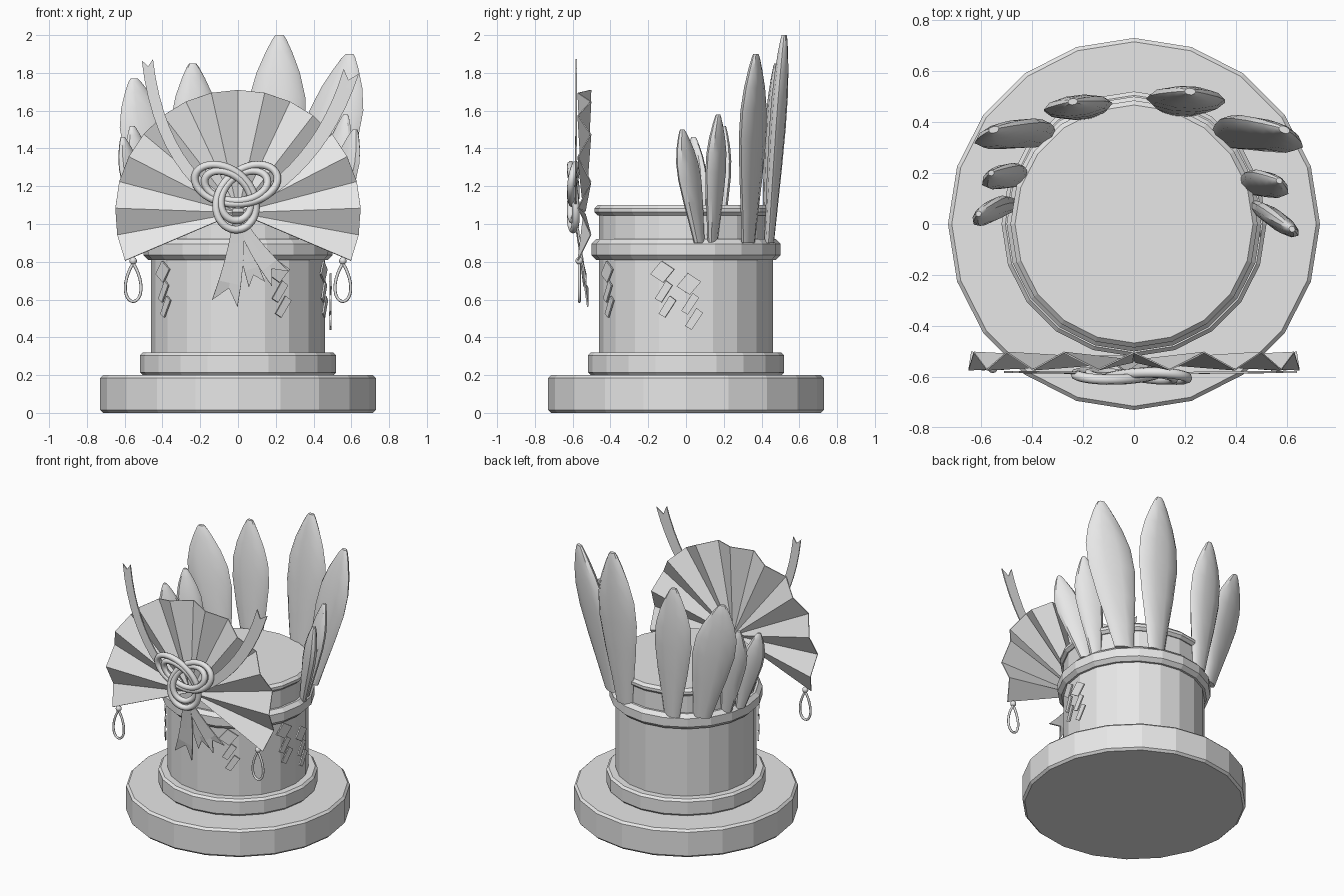
import bpy, bmesh, math
from mathutils import Vector

cube = bpy.data.objects.get("Cube")
if cube:
    bpy.data.objects.remove(cube)

grey = bpy.data.materials.new("plain_grey")
grey.use_nodes = True
grey.diffuse_color = (0.8, 0.8, 0.8, 1)
grey.node_tree.nodes["Principled BSDF"].inputs["Base Color"].default_value = (0.8, 0.8, 0.8, 1)


def link(name, data):
    obj = bpy.data.objects.new(name, data)
    data.materials.append(grey)
    bpy.context.collection.objects.link(obj)
    return obj


def mesh_object(name, verts, faces, thickness=0, smooth=False):
    mesh = bpy.data.meshes.new(name)
    mesh.from_pydata(verts, [], faces)
    bm = bmesh.new()
    bm.from_mesh(mesh)
    bmesh.ops.recalc_face_normals(bm, faces=bm.faces)
    bm.to_mesh(mesh)
    bm.free()
    obj = link(name, mesh)
    if thickness:
        mod = obj.modifiers.new("thickness", "SOLIDIFY")
        mod.thickness = thickness
        mod.offset = 0
    if smooth:
        bpy.ops.object.select_all(action="DESELECT")
        obj.select_set(True)
        bpy.context.view_layer.objects.active = obj
        bpy.ops.object.shade_smooth_by_angle(angle=math.radians(35))
    return obj


def loft(name, rings, smooth=False):
    """Skin a stack of equal rings and close both ends."""
    n = len(rings[0])
    verts = [p for ring in rings for p in ring]
    faces = [(r * n + i, r * n + (i + 1) % n, (r + 1) * n + (i + 1) % n, (r + 1) * n + i)
             for r in range(len(rings) - 1) for i in range(n)]
    faces += [tuple(range(n)), tuple(range(len(verts) - n, len(verts)))]
    return mesh_object(name, verts, faces, smooth=smooth)


def round_block(name, radius, bottom, top, bevel, sides=20):
    profile = [(radius - bevel, bottom), (radius, bottom + bevel),
               (radius, top - bevel), (radius - bevel, top)]
    loft(name, [[(r * math.cos(math.tau * i / sides), r * math.sin(math.tau * i / sides), z)
                 for i in range(sides)] for r, z in profile])


def tube(name, points, radius):
    curve = bpy.data.curves.new(name, "CURVE")
    curve.dimensions = "3D"
    curve.bevel_depth = radius
    curve.bevel_resolution = 2
    spline = curve.splines.new("POLY")
    spline.points.add(len(points) - 1)
    for point, co in zip(spline.points, points):
        point.co = (*co, 1)
    spline.use_cyclic_u = True
    spline.use_smooth = True
    return link(name, curve)


# Stepped stand and drum
round_block("base_disc", 0.73, 0, 0.2, 0.015)
round_block("base_step", 0.52, 0.2, 0.32, 0.015)
round_block("drum", 0.46, 0.31, 1.06, 0.002)
round_block("drum_band", 0.5, 0.81, 0.92, 0.025)
round_block("top_rim", 0.485, 1.045, 1.1, 0.018)


# Upright leaf-shaped plumes
LEAF = [(0, 0.42), (0.15, 0.58), (0.35, 0.82), (0.55, 1), (0.7, 0.96),
        (0.82, 0.74), (0.92, 0.45), (0.98, 0.24), (1, 0.14)]


def plume(name, base, tip, width, facing):
    a = math.radians(facing)
    out, side = Vector((math.cos(a), math.sin(a), 0)), Vector((-math.sin(a), math.cos(a), 0))
    start, end = Vector((*base, 0.9)), Vector(tip)
    depth = 0.025 + width * 0.06
    rings = []
    for t, w in LEAF:
        centre = start.lerp(end, t)
        rings.append([centre + side * (width / 2 * w * math.cos(math.tau * k / 10))
                      + out * (depth * w ** 0.6 * math.sin(math.tau * k / 10)) for k in range(10)])
    loft(name, rings, smooth=True)


plume("plume_back_left", (0.18, 0.44), (0.22, 0.52, 2), 0.31, 87)
plume("plume_rear_left", (0.36, 0.33), (0.59, 0.37, 1.9), 0.32, 68)
plume("plume_side_left", (0.44, 0.14), (0.57, 0.17, 1.58), 0.18, 60)
plume("plume_front_left", (0.47, 0.07), (0.62, -0.02, 1.5), 0.18, 52)
plume("plume_back_right", (-0.19, 0.43), (-0.24, 0.48, 1.85), 0.27, 97)
plume("plume_rear_right", (-0.36, 0.33), (-0.55, 0.37, 1.77), 0.29, 107)
plume("plume_side_right", (-0.44, 0.17), (-0.56, 0.2, 1.52), 0.17, 118)
plume("plume_front_right", (-0.48, 0.07), (-0.61, 0.04, 1.46), 0.16, 132)

# Pleated fan
pleats = 18
fan_verts, fan_faces = [], []
for i in range(pleats + 1):
    a = math.radians(203 - 226 * i / pleats)
    fold = 1 if i % 2 else -1
    for r, swing in ((0.03, 0.004), (0.65, 0.034)):
        fan_verts.append((r * math.cos(a), -0.538 + fold * swing, 1.06 + r * math.sin(a)))
    if i:
        fan_faces.append((2 * i - 2, 2 * i - 1, 2 * i + 1, 2 * i))
mesh_object("pleated_fan", fan_verts, fan_faces, thickness=0.006)


# Ribbons with notched ends
def ribbon(name, start, bend, end, widths, depths, steps=10):
    p0, p1, p2 = Vector(start), Vector(bend), Vector(end)
    verts, faces = [], []
    for i in range(steps + 1):
        t = i / steps
        c = p0 * (1 - t) ** 2 + p1 * 2 * t * (1 - t) + p2 * t * t
        d = ((p1 - p0) * (1 - t) + (p2 - p1) * t).normalized()
        n = Vector((-d.y, d.x)) * (widths[0] + (widths[1] - widths[0]) * t) / 2
        y = depths[0] + (depths[1] - depths[0]) * t
        mid = c - d * widths[1] * 0.6 if i == steps else c
        verts += [(q.x, y, q.y) for q in (c + n, mid, c - n)]
        if i:
            k = 3 * i
            faces += [(k - 3, k - 2, k + 1, k), (k - 2, k - 1, k + 2, k + 1)]
    mesh_object(name, verts, faces, thickness=0.008)


ribbon("ribbon_upper_right", (-0.1, 1.13), (-0.42, 1.35), (-0.48, 1.87), (0.06, 0.06), (-0.585, -0.58))
ribbon("ribbon_upper_left", (0.1, 1.13), (0.46, 1.36), (0.6, 1.81), (0.06, 0.085), (-0.585, -0.58))
ribbon("ribbon_tail_right", (0, 1), (-0.01, 0.8), (-0.07, 0.58), (0.06, 0.14), (-0.585, -0.52), 4)
ribbon("ribbon_tail_middle", (0.01, 1), (0.04, 0.85), (0.1, 0.68), (0.05, 0.09), (-0.575, -0.53), 4)
ribbon("ribbon_tail_left", (0.02, 1), (0.1, 0.85), (0.225, 0.71), (0.05, 0.12), (-0.58, -0.54), 4)

# Three-lobed cord knot made of two parallel strands
for label, size in (("outer", 1), ("inner", 0.76)):
    knot = []
    for i in range(96):
        t = math.tau * i / 96
        x = math.sin(t) + 2 * math.sin(2 * t)
        z = math.cos(t) - 2 * math.cos(2 * t)
        knot.append((0.08 * size * x - 0.01, -0.597 - 0.014 * math.sin(3 * t), 1.174 + 0.068 * size * z))
    tube("knot_strand_" + label, knot, 0.02)

# Hanging drops at the fan corners
for label, x in (("right", -0.555), ("left", 0.555)):
    drop = []
    for i in range(32):
        t = math.tau * i / 32
        drop.append((x + 0.052 * math.sin(t) * math.sin(t / 2) ** 0.8, -0.565,
                     0.69 + 0.1 * math.cos(t)))
    tube("drop_loop_" + label, drop, 0.008)
    bpy.ops.mesh.primitive_uv_sphere_add(segments=12, ring_count=8, radius=0.02,
                                         location=(x, -0.565, 0.805))
    bead = bpy.context.object
    bead.name = "drop_bead_" + label
    bead.data.materials.append(grey)
    bpy.ops.object.shade_smooth()

# Folded paper plates hanging on the drum
DIAMOND = [(-0.07, -0.01), (-0.01, 0.06), (0.06, 0.015), (0, -0.055)]
SLIP = [(-0.05, -0.045), (0.01, 0.05), (0.045, 0.025), (-0.015, -0.065)]


def paper_chain(name, x, y, z):
    out = Vector((x, y, 0)).normalized()
    side = Vector((-out.y, out.x, 0))
    centre = Vector((x, y, z))
    for k, (shape, du, dz) in enumerate(((DIAMOND, 0, 0), (SLIP, 0.005, -0.095), (SLIP, 0.025, -0.175))):
        verts = [centre + side * (u + du) + Vector((0, 0, v + dz)) for u, v in shape]
        mesh_object(f"{name}_{k + 1}", verts, [(0, 1, 2, 3)], thickness=0.009)


paper_chain("paper_chain_right", -0.395, -0.26, 0.745)
paper_chain("paper_chain_front", 0.22, -0.415, 0.745)
paper_chain("paper_chain_left", 0.455, -0.12, 0.745)
paper_chain("paper_chain_side", 0.49, 0.02, 0.68)
